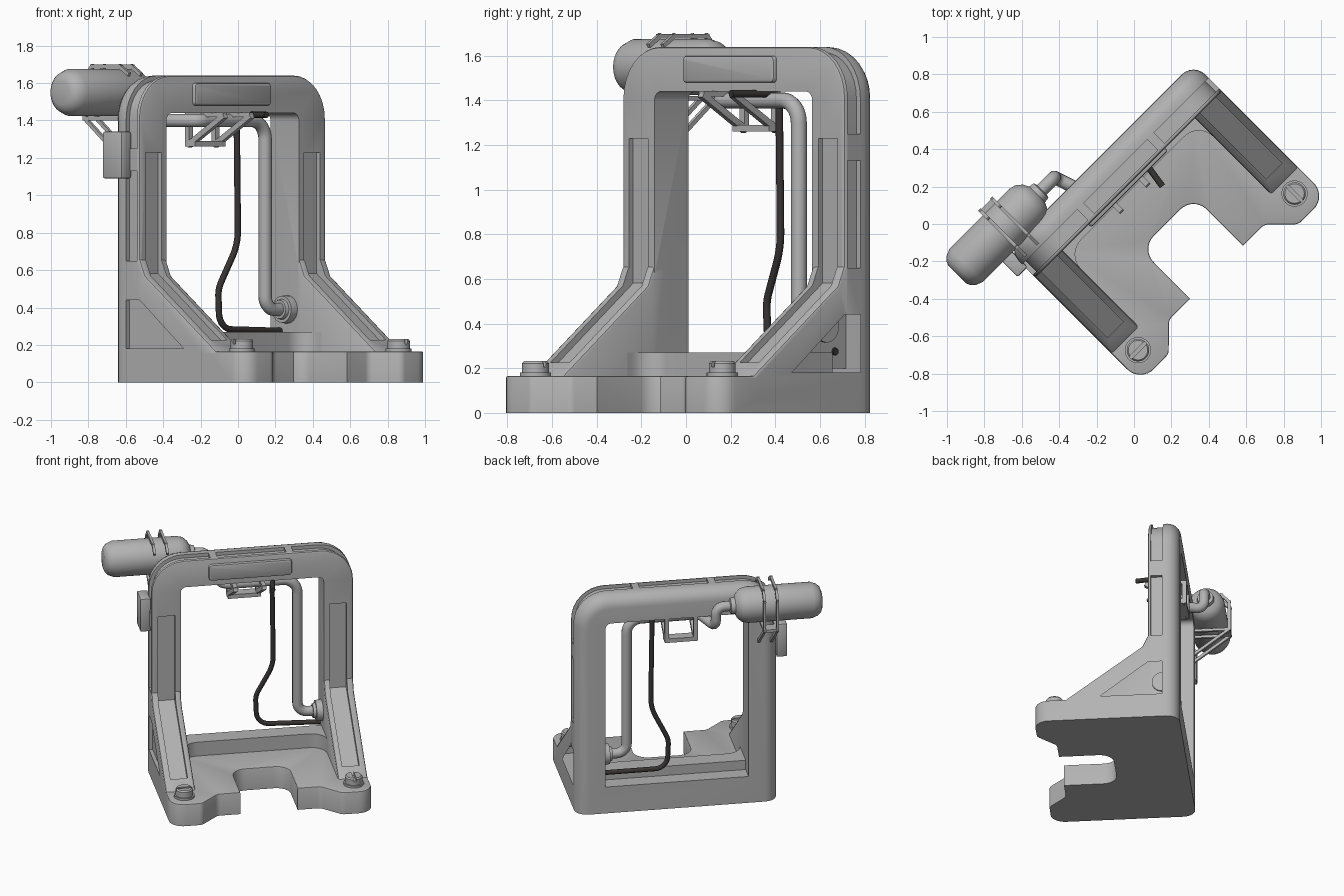
import bpy, bmesh, math
from mathutils import Vector

if "Cube" in bpy.data.objects:
    bpy.data.objects.remove(bpy.data.objects["Cube"])

MID = 0.13            # mirror plane of the frame, before the 45 degree turn
TURN = math.radians(45)


def material(name, col):
    m = bpy.data.materials.new(name)
    m.use_nodes = True
    m.diffuse_color = (*col, 1)
    m.node_tree.nodes["Principled BSDF"].inputs["Base Color"].default_value = (*col, 1)
    return m


GREY = material("mid grey", (0.45, 0.45, 0.45))
DARK = material("dark rubber", (0.04, 0.034, 0.034))


def rounded(pts, n=8):
    """Fillet corners; each point is its coordinates followed by a radius."""
    P = [Vector((*p[:-1], 0, 0)[:3]) for p in pts]
    out = []
    for i, p in enumerate(P):
        r = pts[i][-1]
        if r <= 0:
            out.append(p)
            continue
        u = (P[i - 1] - p).normalized()
        v = (P[(i + 1) % len(P)] - p).normalized()
        half = u.angle(v) / 2
        c = p + (u + v).normalized() * (r / math.sin(half))
        t = r / math.tan(half)
        a, b = (p + u * t - c).normalized(), (p + v * t - c).normalized()
        out += [c + a.slerp(b, k / n).normalized() * r for k in range(n + 1)]
    return out


def finish(name, bm, mat=GREY):
    bmesh.ops.recalc_face_normals(bm, faces=bm.faces)
    me = bpy.data.meshes.new(name)
    bm.to_mesh(me)
    bm.free()
    me.materials.append(mat)
    ob = bpy.data.objects.new(name, me)
    bpy.context.collection.objects.link(ob)
    ob.rotation_euler.z = TURN
    return ob


def prism(name, pts, axis, lo, hi, bevel=0.0, rule=None, back=0.0):
    """Extrude a flat outline along an axis; bevel sharp edges, back edges wider."""
    put = {"x": lambda a, b, h: (h, a, b), "y": lambda a, b, h: (a, h, b),
           "z": lambda a, b, h: (a, b, h)}[axis]
    bm = bmesh.new()
    rows = [[bm.verts.new(put(p[0], p[1], h)) for p in pts] for h in (lo, hi)]
    n = len(pts)
    bm.faces.new(rows[0])
    bm.faces.new(rows[1][::-1])
    for i in range(n):
        j = (i + 1) % n
        bm.faces.new((rows[0][i], rows[0][j], rows[1][j], rows[1][i]))
    bmesh.ops.recalc_face_normals(bm, faces=bm.faces)
    if back:
        es = [e for e in bm.edges if all(abs(v.co.y - hi) < 1e-5 for v in e.verts)
              and max(v.co.z for v in e.verts) > 0.01]
        bmesh.ops.bevel(bm, geom=es, offset=back, segments=6, profile=0.5, affect="EDGES")
    if bevel:
        es = [e for e in bm.edges if e.calc_face_angle(0) > 0.6 and (rule is None or rule(e))]
        bmesh.ops.bevel(bm, geom=es, offset=bevel, segments=2, profile=0.5,
                        affect="EDGES", clamp_overlap=True)
    return finish(name, bm)


def box(name, x, y, z, bevel=0.0):
    return prism(name, [(x[0], y[0]), (x[1], y[0]), (x[1], y[1]), (x[0], y[1])],
                 "z", z[0], z[1], bevel)


def lathe(name, prof, axis, at, n=32):
    """Revolve (distance, radius) pairs about the x or z axis through a point."""
    bm = bmesh.new()
    rings = []
    for t, r in prof:
        ring = []
        for k in range(n):
            a = math.tau * k / n
            c, s = r * math.cos(a), r * math.sin(a)
            ring.append(bm.verts.new(Vector((t, c, s) if axis == "x" else (c, s, t)) + Vector(at)))
        rings.append(ring)
    for a, b in zip(rings, rings[1:]):
        for k in range(n):
            bm.faces.new((a[k], a[(k + 1) % n], b[(k + 1) % n], b[k]))
    bm.faces.new(rings[0])
    bm.faces.new(rings[-1])
    return finish(name, bm)


def combine(ob, other, op):
    m = ob.modifiers.new("cut", "BOOLEAN")
    m.operation, m.solver, m.object = op, "EXACT", other
    bpy.context.view_layer.update()
    bpy.context.view_layer.objects.active = ob
    bpy.ops.object.modifier_apply(modifier=m.name)
    bpy.data.objects.remove(other)


def tube(name, pts, radius, mat):
    cu = bpy.data.curves.new(name, "CURVE")
    cu.dimensions, cu.bevel_depth, cu.bevel_resolution, cu.use_fill_caps = "3D", radius, 4, True
    path = rounded(pts)
    sp = cu.splines.new("POLY")
    sp.points.add(len(path) - 1)
    for q, p in zip(sp.points, path):
        q.co = (*p, 1)
    cu.materials.append(mat)
    ob = bpy.data.objects.new(name, cu)
    bpy.context.collection.objects.link(ob)
    ob.rotation_euler.z = TURN
    bpy.ops.object.select_all(action="DESELECT")
    ob.select_set(True)
    bpy.context.view_layer.objects.active = ob
    bpy.ops.object.convert(target="MESH")


def strut(name, x, w, p, q, t):
    """Flat bar between two (y, z) points, w wide in x and t thick."""
    p, q = Vector(p), Vector(q)
    d = (q - p).normalized() * t / 2
    n = Vector((-d.y, d.x))
    prism(name, [p - d + n, p - d - n, q + d - n, q + d + n], "x", x - w / 2, x + w / 2)


# Arch with rounded shoulders and a window through it
L, R = MID - 0.705, MID + 0.705
frame = prism("frame", rounded([(L, 0, 0), (R, 0, 0), (R, 1.64, .23), (L, 1.64, .23)]),
              "y", 0.17, 0.385, 0.015,
              lambda e: all(abs(v.co.y - 0.17) < 1e-4 for v in e.verts), 0.09)
combine(frame, prism("window", rounded([(MID - .5, .2, 0), (MID + .5, .2, 0),
                     (MID + .5, 1.44, .04), (MID - .5, 1.44, .04)]), "y", 0, 0.6), "DIFFERENCE")

# Base plate with two feet and a front notch
half = [(.705, .25, 0), (.705, -.625, .1), (.49, -.622, .05), (.36, -.495, .05),
        (.2, -.495, 0), (.2, -.12, .1)]
plan = [(MID + x, y, r) for x, y, r in half] + [(MID - x, y, r) for x, y, r in half[::-1]]
combine(frame, prism("base", rounded(plan), "z", 0, 0.165, 0.008,
                     lambda e: min(v.co.z for v in e.verts) > .16), "UNION")

# Sloping legs
for s in (-1, 1):
    xs = sorted((MID + s * .5, MID + s * .705))
    combine(frame, prism("leg", [(.25, .05), (.25, .66), (.17, .66), (.13, .57), (-.41, .165),
                                 (-.41, .05)], "x", *xs, 0.015), "UNION")

# Recesses in the legs, sides, shoulders and top
for s in (-1, 1):
    def span(a, b):
        return sorted((MID + s * a, MID + s * b))
    cuts = [
        prism("leg_channel", [(.1, 1.23), (.195, 1.23), (.195, .581), (-.33, .1875), (-.33, .3),
                              (.1, .62)], "x", *span(.54, .66)),
        prism("gusset_recess", [(.27, .18), (.27, .44), (.17, .44), (-.165, .18)],
              "x", *span(.68, .75)),
        box("side_recess", span(.68, .75), (.19, .27), (.65, 1.13)),
        prism("shoulder_recess", [(MID + s * p.x, p.y) for p in rounded([
            (.68, 1.25, 0), (.68, 1.615, .205), (.29, 1.615, 0), (.29, 1.66, 0),
            (.725, 1.66, .25), (.725, 1.25, 0)])], "y", .19, .27)]
    for c in cuts:
        combine(frame, c, "DIFFERENCE")
combine(frame, box("top_recess", (MID - .24, MID + .24), (.19, .27), (1.615, 1.7)), "DIFFERENCE")

# Raised sill behind the floor, filleted into the legs
h = .5
prism("sill", rounded([(MID - h - .03, .27, 0), (MID + h + .03, .27, 0), (MID + h + .03, .0, 0),
                       (MID + h, .0, 0), (MID + h, .14, .11), (MID - h, .14, .11),
                       (MID - h, .0, 0), (MID - h - .03, .0, 0)]), "z", .1, .27)

# Front plate on the top beam
prism("front_plate", rounded([(-.175, 1.48, .02), (.405, 1.48, .02), (.405, 1.6, .02),
                              (-.175, 1.6, .02)], 4), "y", .148, .2, .012)

# Slotted bolts on the feet
for s, side in ((-1, "right"), (1, "left")):
    at = (MID + s * .592, -.492, 0)
    bolt = lathe(side + "_bolt", [(.15, .07), (.18, .07), (.18, .06), (.222, .06), (.232, .052)],
                 "z", at)
    w = (.09, .009) if s < 0 else (.009, .09)
    combine(bolt, box("bolt_slot", (at[0] - w[0], at[0] + w[0]), (at[1] - w[1], at[1] + w[1]),
                      (.205, .3)), "DIFFERENCE")

# Tank behind the right shoulder
lathe("tank", [(-.86, .065), (-.85, .09), (-.83, .11), (-.79, .126), (-.34, .126), (-.30, .116),
               (-.27, .09), (-.255, .06), (-.225, .055), (-.22, .04)], "x", (0, .478, 1.55), 40)

# Tank straps and their stay bars
for x in (-.53, -.44):
    path = [(.30, 1.65), (.36, 1.688), (.57, 1.688), (.625, 1.63), (.625, 1.41), (.38, 1.22)]
    for p, q in zip(path, path[1:]):
        strut("tank_strap", x, .018, p, q, .02)
    strut("tank_shelf", x, .018, (.625, 1.41), (.38, 1.41), .02)
strut("tank_strap_tie", -.485, .1, (.56, 1.41), (.625, 1.41), .02)

# Small box on the right side
box("side_box", (-.64, -.565), (.24, .387), (1.09, 1.34), .01)

# Hanging bracket under the top beam
for x in (0.0, .2):
    strut("bracket_brace", x, .03, (.11, 1.42), (.36, 1.275), .03)
    strut("bracket_post", x, .03, (.37, 1.275), (.37, 1.43), .03)
    strut("bracket_rail", x, .03, (.11, 1.43), (.37, 1.43), .025)
box("bracket_crossbar", (-.015, .215), (.31, .385), (1.26, 1.29))

# Feed pipe from the tank to the left column, with its flange
tube("feed_pipe", [(-.24, .478, 1.55, 0), (-.125, .478, 1.55, .06), (-.125, .478, 1.40, .06),
                   (-.05, .255, 1.40, .06), (.46, .255, 1.40, .1), (.46, .255, .39, .07),
                   (.64, .255, .39, 0)], .036, GREY)
lathe("pipe_flange", [(.565, .05), (.585, .055), (.585, .072), (.61, .075), (.64, .075)],
      "x", (0, .255, .39), 20)

# Hanging cable
tube("cable", [(.25, .035, 1.43, 0), (.29, .30, 1.43, .04), (.30, .30, .74, .3),
               (.18, .33, .50, .15), (.19, .33, .285, .09), (.64, .31, .275, 0)], .017, DARK)

# Smooth the curves, keep the edges
bpy.ops.object.select_all(action="DESELECT")
for ob in bpy.context.collection.objects:
    if ob.type == "MESH":
        ob.select_set(True)
        bpy.context.view_layer.objects.active = ob
bpy.ops.object.shade_smooth_by_angle(angle=math.radians(32))
